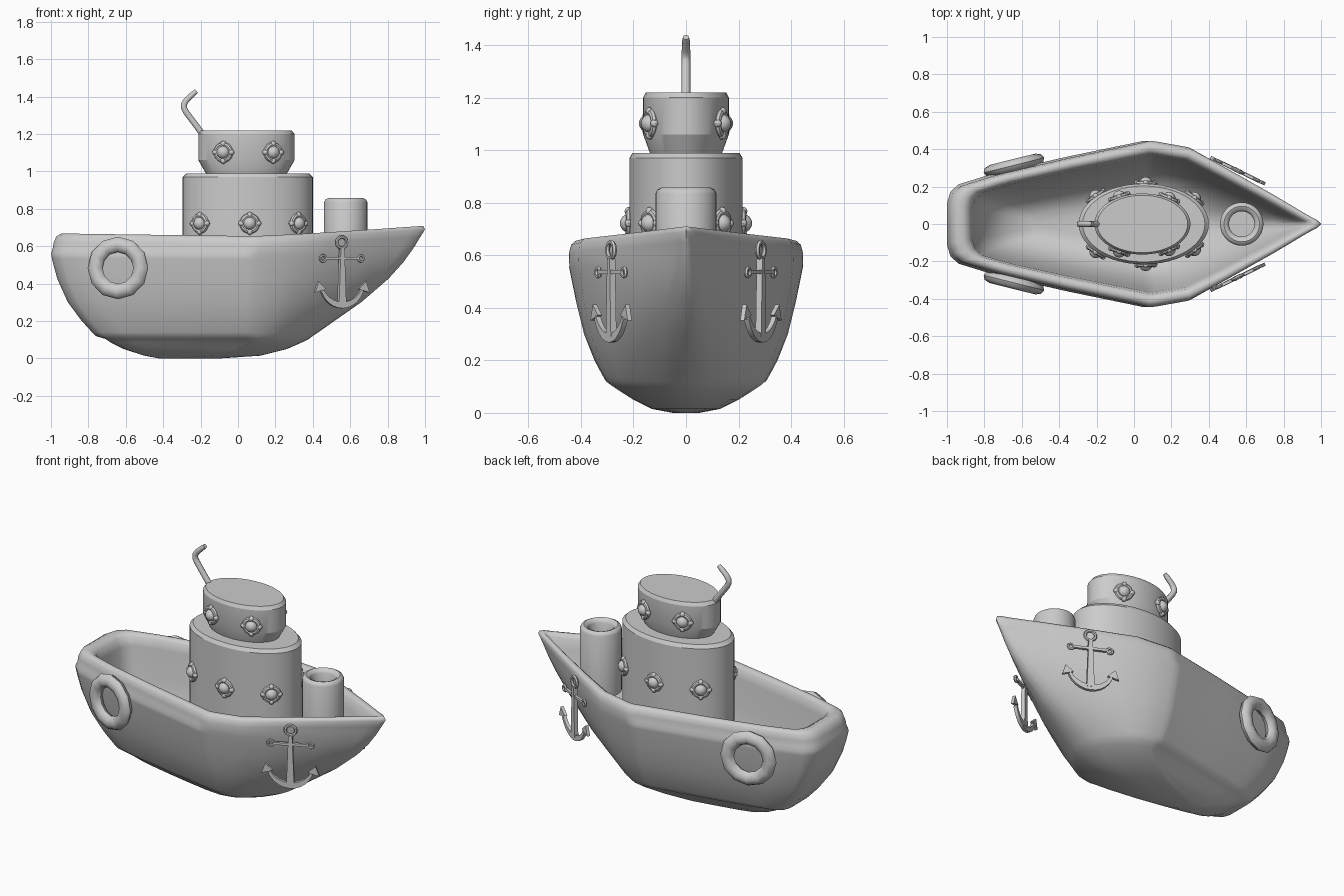
import bpy, bmesh
from math import sin, cos, pi, radians, sqrt
from mathutils import Matrix, Vector

if "Cube" in bpy.data.objects:
    bpy.data.objects.remove(bpy.data.objects["Cube"])


def finish(bm, name, angle=40):
    bmesh.ops.remove_doubles(bm, verts=bm.verts, dist=0.0002)
    bmesh.ops.recalc_face_normals(bm, faces=bm.faces)
    me = bpy.data.meshes.new(name)
    bm.to_mesh(me)
    bm.free()
    ob = bpy.data.objects.new(name, me)
    bpy.context.collection.objects.link(ob)
    bpy.ops.object.select_all(action='DESELECT')
    ob.select_set(True)
    bpy.context.view_layer.objects.active = ob
    bpy.ops.object.shade_smooth_by_angle(angle=radians(angle))
    return ob


def bridge(bm, a, b):
    for i in range(len(a)):
        j = (i + 1) % len(a)
        bm.faces.new((a[i], a[j], b[j], b[i]))


def lathe(bm, profile, seg, mat=Matrix(), closed=False):
    """Spin (radius, height) points around local z."""
    rings = [[bm.verts.new(mat @ Vector((max(r, 1e-5) * cos(2 * pi * k / seg),
                                         max(r, 1e-5) * sin(2 * pi * k / seg), z)))
              for k in range(seg)] for r, z in profile]
    for a, b in zip(rings, rings[1:] + (rings[:1] if closed else [])):
        bridge(bm, a, b)


def torus(bm, R, r, seg, sides, mat):
    lathe(bm, [(R + r * cos(2 * pi * k / sides), r * sin(2 * pi * k / sides))
               for k in range(sides)], seg, mat, True)


def ball(bm, r, mat, seg=12, rows=8):
    lathe(bm, [(r * sin(pi * k / rows), -r * cos(pi * k / rows)) for k in range(rows + 1)], seg, mat)


def plate(bm, pts, depth, mat):
    """Extrude an xz polygon symmetrically along y."""
    a, b = [[bm.verts.new(mat @ Vector((x, y, z))) for x, z in pts] for y in (-depth / 2, depth / 2)]
    bm.faces.new(a)
    bm.faces.new(b)
    bridge(bm, a, b)


# hull: deck outline (x, half width) lofted through levels (z, stern x, bow x, half width)
outline = [(-1, 0), (-1, .1), (-.982, .16), (-.94, .2), (-.8, .243), (-.74, .26), (-.37, .345),
           (.03, .427), (.05, .432), (.085, .44), (.12, .436), (.3, .405), (.5, .297), (.75, .155),
           (.93, .047), (.98, .02), (1, 0)]
levels = [(0, -.42, -.1, .05), (.015, -.5, .12, .13), (.05, -.61, .26, .2), (.085, -.68, .34, .255),
          (.105, -.71, .38, .285), (.12, -.76, .4, .3), (.14, -.78, .43, .312), (.2, -.835, .515, .345),
          (.3, -.91, .66, .385), (.42, -.965, .805, .415), (.5, -.988, .885, .432),
          (.53, -.995, .91, .438), (.555, -1, .932, .443), (.575, -.992, .948, .445),
          (.61, -.985, .975, .445), (.64, -.972, 1, .437),
          (.655, -.945, .99, .42), (.655, -.91, .955, .397), (.64, -.88, .925, .377),
          (.59, -.865, .89, .366), (.42, -.85, .755, .345), (.25, -.79, .55, .295),
          (.14, -.69, .38, .225), (.09, -.55, .2, .12)]
bm = bmesh.new()
rings = []
for li, (z, xs, xb, w) in enumerate(levels):
    pivot = min(.085, xb - .25)
    half = []
    for i, (x0, y0) in enumerate(outline):
        k = (pivot - xs) / 1.085 if x0 < .085 else (xb - pivot) / .915
        x, y = pivot + (x0 - .085) * k, y0 / .44 * w
        if x0 > .085:                         # fuller bow low down
            t = (x0 - .085) / .915
            full = .85 * max(0, 1 - z / .6)
            y = (1 - full) * y + full * w * sqrt(max(0, 1 - t * t))
        if 5 <= li <= 12 and 1 <= i <= 8:     # raised planking on the aft sides
            y += .01
        lift = .055 * max(0, (x - .1) / .9) ** 1.2 + .014 * max(0, min(1, -x))
        half.append((x, y, z + lift * (z / .655) ** 4))
    ring = half + [(x, -y, zz) for x, y, zz in half[-2:0:-1]]
    rings.append([bm.verts.new(p) for p in ring])
for a, b in zip(rings, rings[1:]):
    bridge(bm, a, b)
bm.faces.new(rings[0])
bm.faces.new(rings[-1])
finish(bm, "hull", 75)

# two-storey oval cabin
tiers = [("lower_cabin", .052, .348, .216, .14, .99), ("upper_cabin", .045, .257, .163, .97, 1.22)]
for name, cx, rx, ry, z0, z1 in tiers:
    bm = bmesh.new()
    m = Matrix.Translation((cx, 0, 0)) @ Matrix.Diagonal((rx, ry, 1, 1))
    low = [(0, z0), (.8, z0), (1, z0 + .09)]
    lathe(bm, low + [(1, z1 - .02), (.94, z1), (0, z1)], 48, m)
    finish(bm, name, 25)


# portholes: ring, glass dome and four lugs
def porthole(name, tier, x, side, z):
    _, cx, rx, ry, _, _ = tier
    c = (x - cx) / rx
    s = side * sqrt(1 - c * c)
    q = Vector((c / rx, s / ry, 0)).to_track_quat('Z', 'Y')
    m = Matrix.Translation((x, ry * s, z)) @ q.to_matrix().to_4x4()
    bm = bmesh.new()
    torus(bm, .041, .014, 20, 8, m)
    ball(bm, .036, m)
    for k in range(4):
        ball(bm, .016, m @ Matrix.Rotation(k * pi / 2, 4, 'Z') @ Matrix.Translation((.046, 0, .002)), 8, 6)
    finish(bm, name)


for side in (-1, 1):
    tag = "left" if side > 0 else "right"
    for i, x in enumerate((-.203, .063, .322)):
        porthole(f"lower_porthole_{tag}_{i}", tiers[0], x, side, .722)
    for i, x in enumerate((-.078, .187)):
        porthole(f"upper_porthole_{tag}_{i}", tiers[1], x, side, 1.102)

    # life ring
    bm = bmesh.new()
    torus(bm, .126, .041, 12, 8, Matrix.Translation((-.642, side * .314, .484))
          @ Matrix.Rotation(side * radians(14), 4, 'Z') @ Matrix.Rotation(pi / 2, 4, 'X')
          @ Matrix.Diagonal((1, 1, .8, 1)))
    finish(bm, f"life_ring_{tag}", 50)

    # anchor
    bm = bmesh.new()
    m = Matrix.Translation((.555, side * .285, 0)) @ Matrix.Rotation(-side * radians(26), 4, 'Z')
    up = Matrix.Rotation(pi / 2, 4, 'X')
    plate(bm, [(-.022, .29), (.022, .29), (.011, .59), (-.011, .59)], .024, m)
    plate(bm, [(-.1, .528), (.1, .528), (.1, .543), (-.1, .543)], .016, m)
    torus(bm, .03, .009, 16, 6, m @ Matrix.Translation((0, 0, .62)) @ up)
    arc = [radians(-155 + 13 * k) for k in range(11)]
    plate(bm, [(.138 * cos(a), .42 + .152 * sin(a)) for a in arc]
          + [(.125 * cos(a), .42 + .118 * sin(a)) for a in reversed(arc)], .02, m)
    for e in (-1, 1):
        torus(bm, .016, .008, 12, 6, m @ Matrix.Translation((e * .112, 0, .535)) @ up)
        plate(bm, [(e * .142, .412), (e * .162, .352), (e * .128, .362), (e * .098, .372)], .018, m)
    finish(bm, f"anchor_{tag}", 35)

# hollow funnel on the foredeck
bm = bmesh.new()
lathe(bm, [(0, .4), (.116, .46), (.116, .835), (.109, .85), (.095, .857), (.078, .85),
           (.068, .835), (.068, .72), (0, .72)], 32, Matrix.Translation((.576, 0, 0)))
finish(bm, "funnel", 45)

# bent pipe behind the upper cabin
cu = bpy.data.curves.new("bent_pipe", 'CURVE')
cu.dimensions = '3D'
cu.bevel_depth = .017
cu.bevel_resolution = 3
cu.use_fill_caps = True
sp = cu.splines.new('POLY')
path = [(-.19, 1.2, 1), (-.278, 1.318, 1), (-.29, 1.342, 1), (-.288, 1.362, 1),
        (-.275, 1.382, .95), (-.24, 1.415, .9), (-.222, 1.43, .7)]
sp.points.add(len(path) - 1)
for p, (x, z, r) in zip(sp.points, path):
    p.co = (x, 0, z, 1)
    p.radius = r
sp.use_smooth = True
bpy.context.collection.objects.link(bpy.data.objects.new("bent_pipe", cu))
